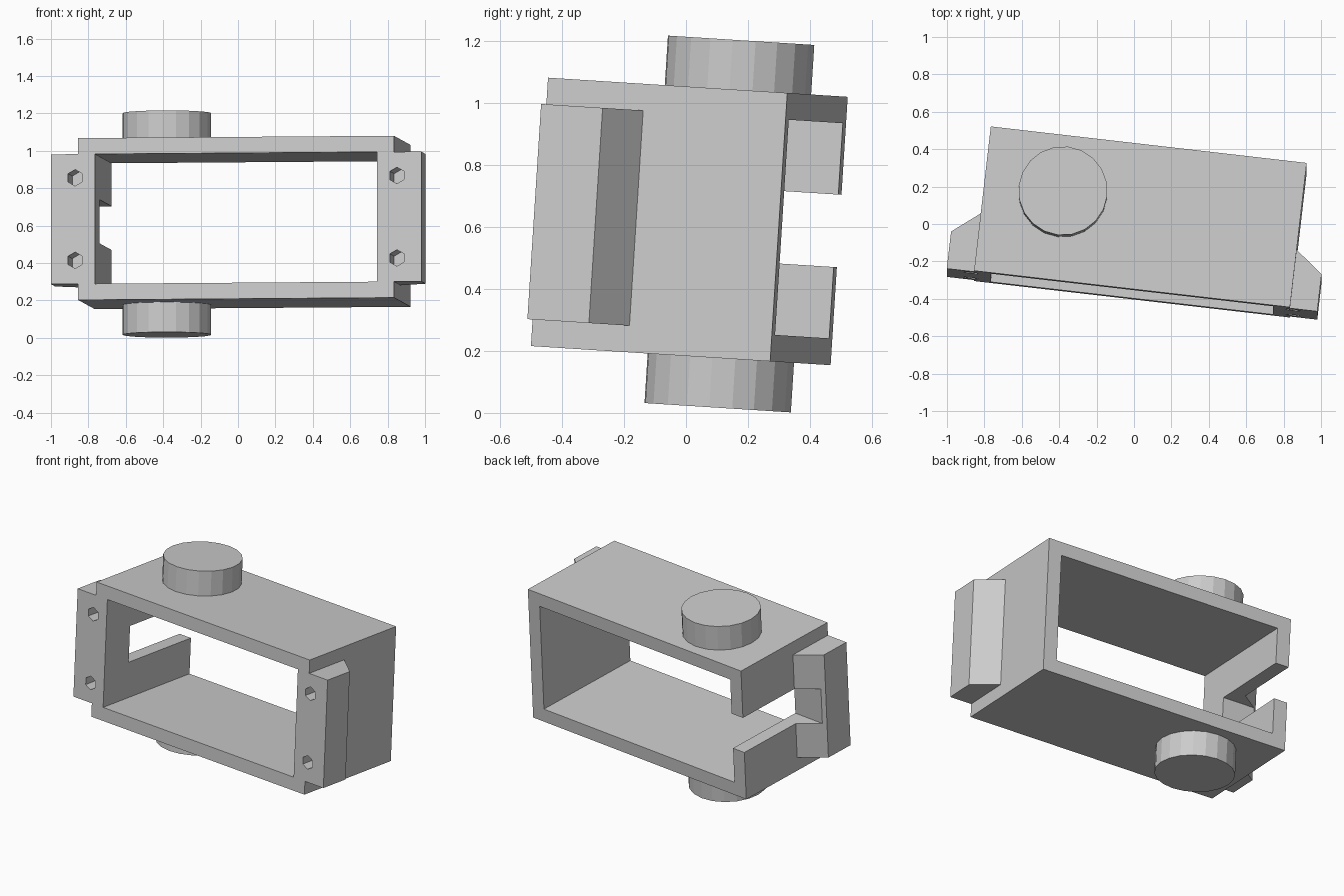
import bpy, bmesh, math
from mathutils import Matrix, Vector

if "Cube" in bpy.data.objects:
    bpy.data.objects.remove(bpy.data.objects["Cube"])

# Local frame: x across, y front to back (front at 0), z up (bottom at 0)
W, D, H, T = 1.70, 0.778, 0.867, 0.086
MID = H / 2


def finish(name, bm):
    bmesh.ops.recalc_face_normals(bm, faces=bm.faces)
    me = bpy.data.meshes.new(name)
    bm.to_mesh(me)
    bm.free()
    ob = bpy.data.objects.new(name, me)
    bpy.context.collection.objects.link(ob)
    return ob


def prism(name, outline, z0, z1):
    bm = bmesh.new()
    face = bm.faces.new([bm.verts.new((x, y, z0)) for x, y in outline])
    ext = bmesh.ops.extrude_face_region(bm, geom=[face])
    verts = [g for g in ext["geom"] if isinstance(g, bmesh.types.BMVert)]
    bmesh.ops.translate(bm, verts=verts, vec=(0, 0, z1 - z0))
    return finish(name, bm)


def box(name, x0, x1, y0, y1, z0, z1):
    return prism(name, [(x0, y0), (x1, y0), (x1, y1), (x0, y1)], z0, z1)


def cylinder(name, radius, depth, sides, matrix):
    bm = bmesh.new()
    bmesh.ops.create_cone(bm, cap_ends=True, segments=sides, radius1=radius,
                          radius2=radius, depth=depth, matrix=matrix)
    return finish(name, bm)


def combine(target, other, operation):
    mod = target.modifiers.new(operation, 'BOOLEAN')
    mod.operation, mod.object, mod.solver = operation, other, 'EXACT'
    bpy.context.view_layer.objects.active = target
    bpy.ops.object.modifier_apply(modifier=mod.name)
    bpy.data.objects.remove(other)


# Main box
frame = box("mounting_frame", -W / 2, W / 2, 0, D, 0, H)

# Chamfered side ears
for s in (-1, 1):
    ear = [(s * x, y) for x, y in
           [(0.80, 0), (0.997, 0), (0.997, 0.2), (0.85, 0.315), (0.80, 0.315)]]
    combine(frame, prism("ear", ear, T, H - T), 'UNION')

# Round pivot bosses above and below
for z in (-0.07, H + 0.07):
    m = Matrix.Translation((-0.426, 0.47, z))
    combine(frame, cylinder("pivot_boss", 0.238, 0.18, 20, m), 'UNION')

# Through opening, and cable slot in the left wall open to the back
combine(frame, box("opening", -W / 2 + 0.09, W / 2 - 0.09, -0.1, D + 0.1, T, H - T), 'DIFFERENCE')
combine(frame, box("cable_slot", -1.1, -0.7, 0.217, D + 0.1, MID - 0.117, MID + 0.117), 'DIFFERENCE')

# Blind screw holes
for x in (-0.866, 0.866):
    for z in (MID - 0.221, MID + 0.221):
        m = Matrix.Translation((x, 0.05, z)) @ Matrix.Rotation(math.pi / 2, 4, 'X')
        combine(frame, cylinder("screw_hole", 0.044, 0.3, 6, m), 'DIFFERENCE')

# Tilt and turn into the final pose
pose = Matrix.Rotation(math.radians(-3.65), 4, 'X') @ Matrix.Rotation(math.radians(-6.6), 4, 'Z')
corner = Vector((-0.855, -0.305, 0.203))
shift = corner - pose @ Vector((-W / 2, 0, 0))
frame.data.transform(Matrix.Translation(shift) @ pose)
